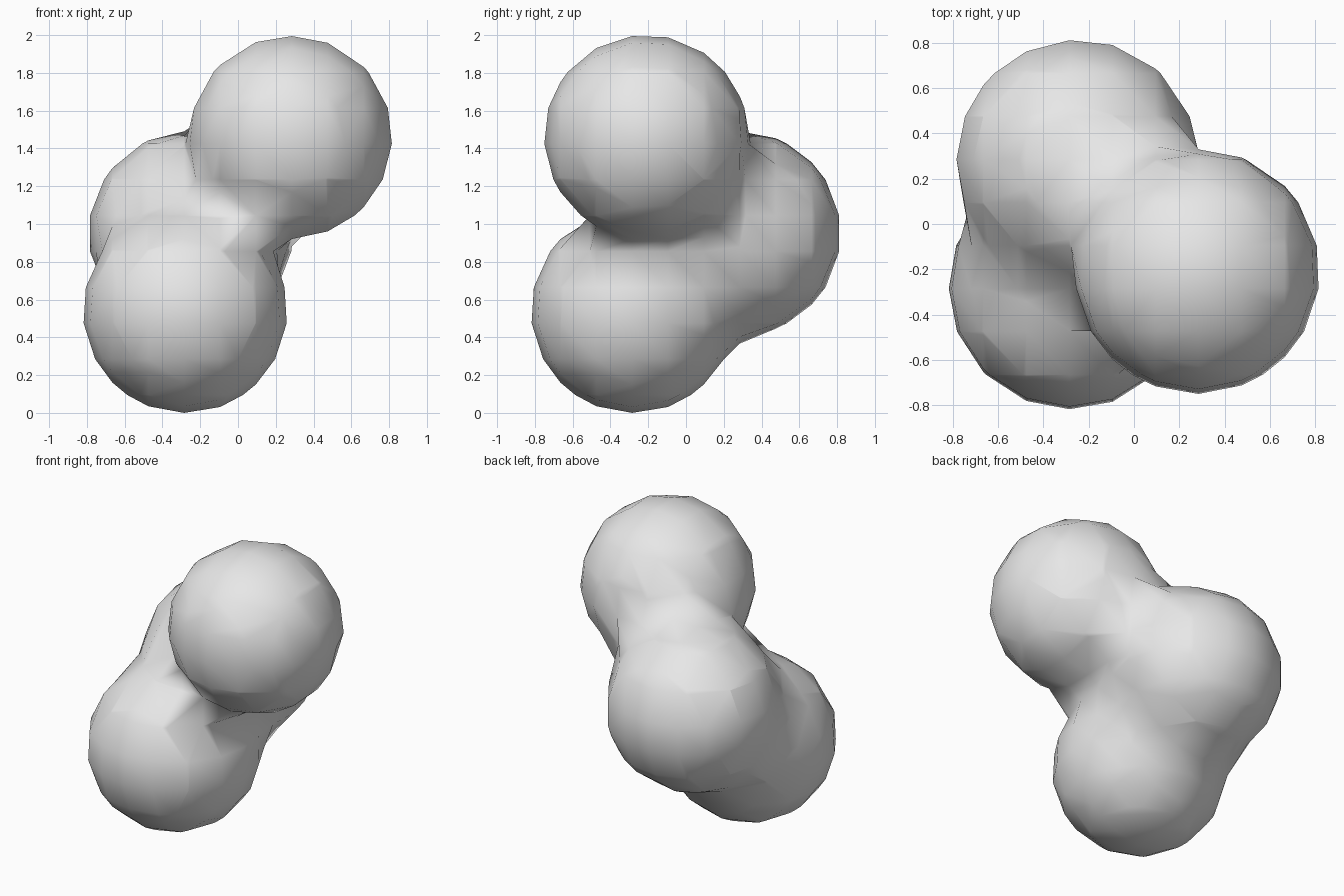
import bpy

# Remove the default cube
cube = bpy.data.objects.get("Cube")
if cube:
    bpy.data.objects.remove(cube, do_unlink=True)

# Plain grey material
GREY = (0.8, 0.8, 0.8, 1.0)
grey = bpy.data.materials.new("light_grey")
grey.use_nodes = True
grey.diffuse_color = GREY
grey.node_tree.nodes["Principled BSDF"].inputs["Base Color"].default_value = GREY

# Three equal balls that melt into each other: upper, lower and rear
RADIUS, STIFFNESS, THRESHOLD = 0.54, 6.0, 0.6
CENTRES = [(0.28, -0.21, 1.46), (-0.28, -0.28, 0.54), (-0.25, 0.28, 0.95)]

meta = bpy.data.metaballs.new("blob_source")
meta.threshold = THRESHOLD
meta.resolution = meta.render_resolution = 0.19
reach = RADIUS / (1 - (THRESHOLD / STIFFNESS) ** (1 / 3)) ** 0.5
for centre in CENTRES:
    ball = meta.elements.new(type='BALL')
    ball.co = centre
    ball.radius = reach
    ball.stiffness = STIFFNESS

source = bpy.data.objects.new("blob_source", meta)
bpy.context.scene.collection.objects.link(source)
bpy.context.view_layer.update()

# Turn the blend into one smooth-shaded mesh
graph = bpy.context.evaluated_depsgraph_get()
mesh = bpy.data.meshes.new_from_object(source.evaluated_get(graph))
bpy.data.objects.remove(source, do_unlink=True)
mesh.name = "blended_balls"
mesh.materials.clear()
mesh.materials.append(grey)
mesh.shade_smooth()

# Stand it on the floor
lowest = min(v.co.z for v in mesh.vertices)
for v in mesh.vertices:
    v.co.z -= lowest

blob = bpy.data.objects.new("blended_balls", mesh)
bpy.context.scene.collection.objects.link(blob)
